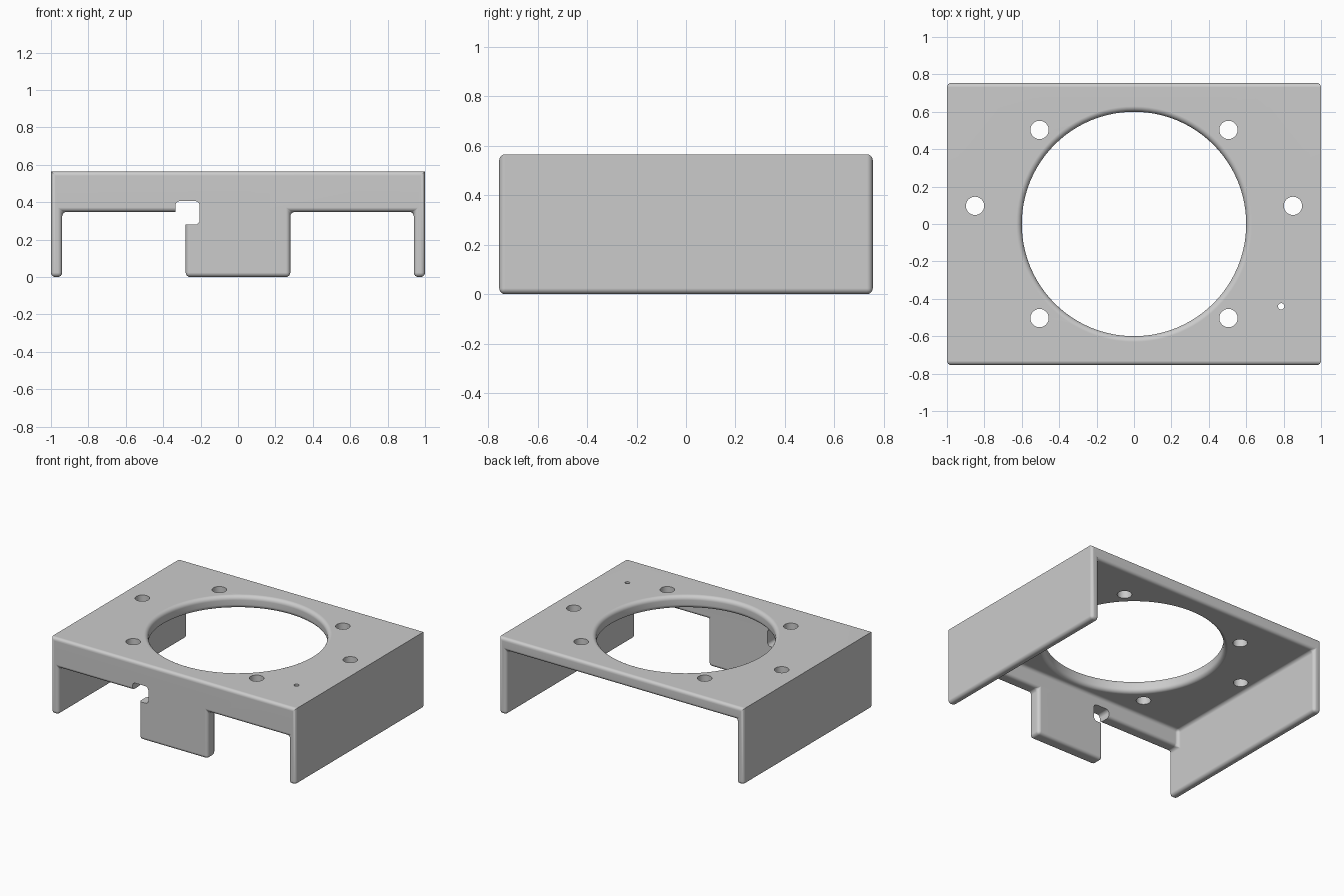
import bpy, bmesh, math
from mathutils import Matrix

if "Cube" in bpy.data.objects:
    bpy.data.objects.remove(bpy.data.objects["Cube"], do_unlink=True)

TOP, UNDER = 0.565, 0.472       # top plate faces
FRONT, INNER = -0.755, -0.66    # front apron faces
FILLET, RIM = 0.024, 0.03       # fold and opening radii

grey = bpy.data.materials.new("satin grey")
grey.use_nodes = True
grey.diffuse_color = (0.6, 0.6, 0.6, 1)
grey.node_tree.nodes["Principled BSDF"].inputs["Base Color"].default_value = (0.6, 0.6, 0.6, 1)


def make_object(name, bm):
    bmesh.ops.recalc_face_normals(bm, faces=bm.faces[:])
    mesh = bpy.data.meshes.new(name)
    bm.to_mesh(mesh)
    bm.free()
    mesh.materials.append(grey)
    obj = bpy.data.objects.new(name, mesh)
    bpy.context.collection.objects.link(obj)
    return obj


# Folded shell: top plate, two side walls, front apron with a central tab
xs = [-1, -0.94, -0.28, 0.28, 0.94, 1]
ys = [FRONT, INNER, 0.755]
zs = [0, 0.348, UNDER, TOP]


def solid(c):
    i, j, k = c
    if not (0 <= i < 5 and 0 <= j < 2 and 0 <= k < 3):
        return False
    side, plate = i in (0, 4), k == 2
    apron = j == 0 and (k == 1 or i == 2)
    return side or plate or apron


bm = bmesh.new()
corners = {}


def corner(key):
    if key not in corners:
        corners[key] = bm.verts.new((xs[key[0]], ys[key[1]], zs[key[2]]))
    return corners[key]


cells = [(i, j, k) for i in range(5) for j in range(2) for k in range(3)]
for cell in filter(solid, cells):
    for axis in range(3):
        for step in (0, 1):
            beside = list(cell)
            beside[axis] += 2 * step - 1
            if solid(beside):
                continue
            ring = []
            for u, v in ((0, 0), (1, 0), (1, 1), (0, 1)):
                key = list(cell)
                key[axis] += step
                key[(axis + 1) % 3] += u
                key[(axis + 2) % 3] += v
                ring.append(corner(tuple(key)))
            bm.faces.new(ring)
bmesh.ops.recalc_face_normals(bm, faces=bm.faces[:])
bmesh.ops.dissolve_limit(bm, angle_limit=0.01, verts=bm.verts[:], edges=bm.edges[:])


# Round every fold except the top edges of the two side walls
def crisp(edge):
    a, b = (v.co for v in edge.verts)
    return min(a.z, b.z) > TOP - 0.01 and abs(a.x - b.x) < 0.01


rounded = [e for e in bm.edges if not crisp(e) and e.calc_face_angle(0) > 0.5]
bmesh.ops.bevel(bm, geom=rounded, offset=FILLET, segments=4, profile=0.5,
                affect='EDGES', clamp_overlap=True)
bracket = make_object("bracket_shell", bm)

cutters = []


# Round holes through the top plate
def drill(name, x, y, radius, sides):
    bm = bmesh.new()
    bmesh.ops.create_cone(bm, cap_ends=True, segments=sides, radius1=radius,
                          radius2=radius, depth=0.3,
                          matrix=Matrix.Translation((x, y, TOP)))
    cutters.append(make_object(name, bm))


for side in (-1, 1):
    for x, y in ((0.505, 0.503), (0.505, -0.503), (0.85, 0.097)):
        drill("screw_hole_cutter", side * x, y, 0.049, 32)
drill("pin_hole_cutter", 0.787, -0.44, 0.017, 20)

# Large opening with rounded upper and lower rims
profile = [(0, TOP + 0.1), (0.6 + RIM, TOP + 0.1)]
for level, sign in ((TOP, 1), (UNDER, -1)):
    arc = []
    for s in range(6):
        a = math.radians(90 * s / 5)
        arc.append((0.6 + RIM * (1 - math.sin(a)),
                    level - sign * RIM * (1 - math.cos(a))))
    profile += arc if sign > 0 else arc[::-1]
profile += [(0.6 + RIM, UNDER - 0.1), (0, UNDER - 0.1)]
bm = bmesh.new()
line = [bm.verts.new((r, 0, z)) for r, z in profile]
edges = [bm.edges.new(pair) for pair in zip(line, line[1:])]
bmesh.ops.spin(bm, geom=line + edges, cent=(0, 0, 0), axis=(0, 0, 1),
               angle=math.tau, steps=96, use_merge=False)
bmesh.ops.remove_doubles(bm, verts=bm.verts[:], dist=0.0005)
cutters.append(make_object("opening_cutter", bm))

# Rounded notch beside the front tab
bm = bmesh.new()
bmesh.ops.create_cube(bm, size=1, matrix=Matrix.Translation((-0.27, FRONT, 0.343))
                      @ Matrix.Diagonal((0.13, 0.3, 0.126, 1)))
across = [e for e in bm.edges
          if abs((e.verts[0].co - e.verts[1].co).y) > 0.1]
bmesh.ops.bevel(bm, geom=across, offset=0.025, segments=5, profile=0.5, affect='EDGES')
cutters.append(make_object("notch_cutter", bm))

# Cut everything out, then keep only the finished shell
for cutter in cutters:
    cutter.hide_render = True
    mod = bracket.modifiers.new(cutter.name, 'BOOLEAN')
    mod.operation, mod.solver, mod.object = 'DIFFERENCE', 'EXACT', cutter
deps = bpy.context.evaluated_depsgraph_get()
finished = bpy.data.meshes.new_from_object(bracket.evaluated_get(deps))
bracket.modifiers.clear()
bracket.data = finished
finished.materials.clear()
finished.materials.append(grey)
for poly in finished.polygons:
    poly.material_index = 0
for cutter in cutters:
    bpy.data.objects.remove(cutter, do_unlink=True)

# Smooth fillets with flat main faces
for obj in bpy.context.selected_objects:
    obj.select_set(False)
bracket.select_set(True)
bpy.context.view_layer.objects.active = bracket
bpy.ops.object.shade_smooth_by_angle(angle=math.radians(35))
weighted = bracket.modifiers.new("flat_faces", 'WEIGHTED_NORMAL')
weighted.keep_sharp = True
